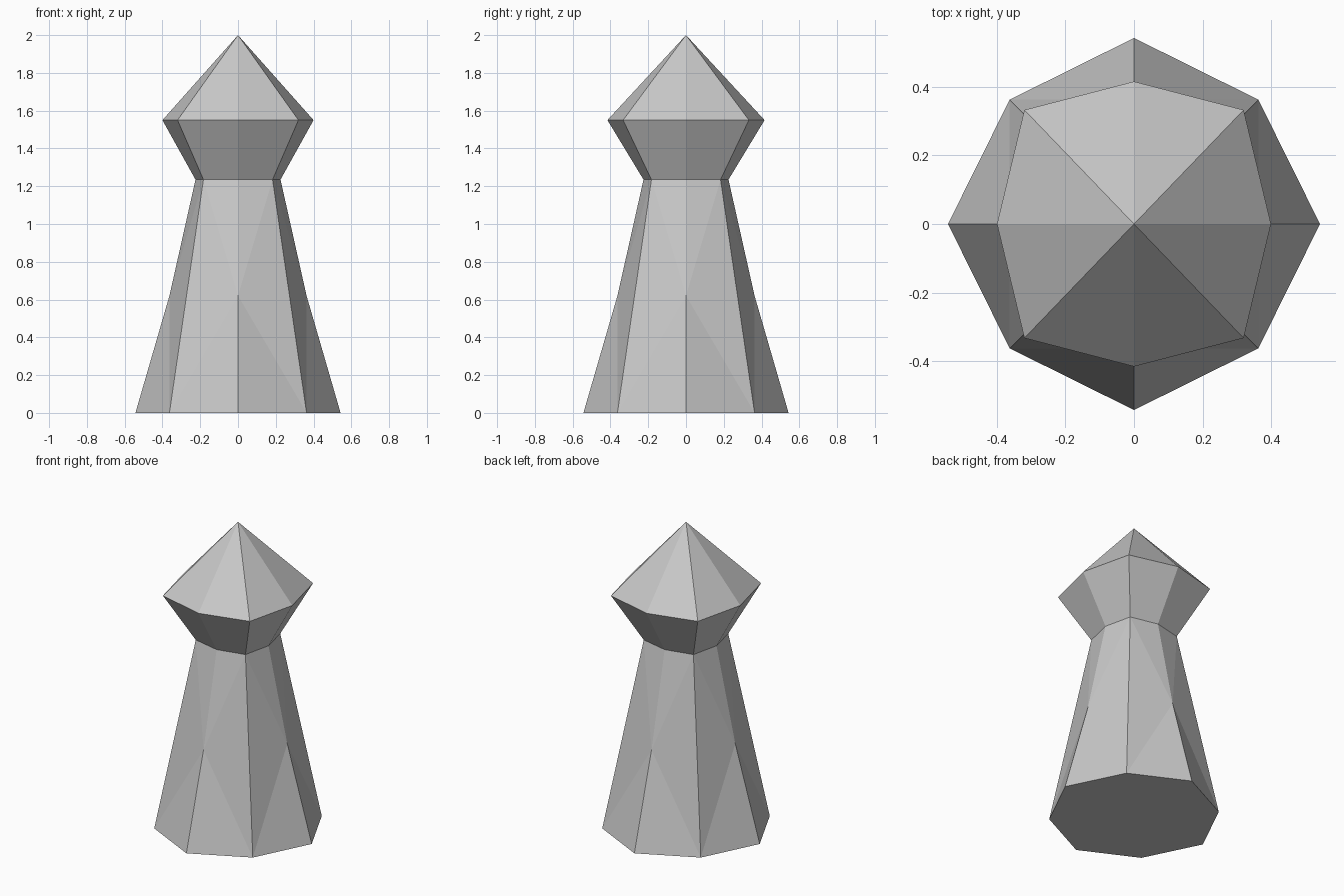
import bpy
import bmesh

if "Cube" in bpy.data.objects:
    bpy.data.objects.remove(bpy.data.objects["Cube"], do_unlink=True)

stone = bpy.data.materials.new("light grey stone")
stone.use_nodes = True
GREY = (0.58, 0.58, 0.58, 1)
stone.diffuse_color = GREY
stone.node_tree.nodes["Principled BSDF"].inputs["Base Color"].default_value = GREY

# The eight compass directions; even ones are sides, odd ones are corners
COMPASS = [(1, 0), (1, 1), (0, 1), (-1, 1), (-1, 0), (-1, -1), (0, -1), (1, -1)]


def ring(bm, side_x, side_y, corner_x, corner_y, z):
    """Eight vertices: separate reach for the sides and the corners."""
    verts = []
    for i, (dx, dy) in enumerate(COMPASS):
        rx, ry = (corner_x, corner_y) if i % 2 else (side_x, side_y)
        verts.append(bm.verts.new((dx * rx, dy * ry, z)))
    return verts


def finish(bm, name):
    bmesh.ops.recalc_face_normals(bm, faces=bm.faces)
    mesh = bpy.data.meshes.new(name)
    bm.to_mesh(mesh)
    bm.free()
    mesh.materials.append(stone)
    obj = bpy.data.objects.new(name, mesh)
    bpy.context.collection.objects.link(obj)


def base_ring(bm):
    return ring(bm, 0.543, 0.543, 0.363, 0.363, 0)


def neck_ring(bm):
    return ring(bm, 0.225, 0.225, 0.183, 0.183, 1.235)


def rim_ring(bm):
    return ring(bm, 0.4, 0.416, 0.32, 0.333, 1.55)


# Shaft: straight corner edges, sides creased inward at half height
bm = bmesh.new()
base, neck = base_ring(bm), neck_ring(bm)
for i in range(0, 8, 2):
    dx, dy = COMPASS[i]
    mid = bm.verts.new((dx * 0.363, dy * 0.363, 0.62))
    for j in (i - 1, (i + 1) % 8):
        bm.faces.new((base[i], base[j], mid))
        bm.faces.new((base[j], neck[j], mid))
        bm.faces.new((neck[j], neck[i], mid))
bm.faces.new(base)
bm.faces.new(neck)
finish(bm, "shaft")

# Head: flared collar under a pointed cap
bm = bmesh.new()
neck, rim = neck_ring(bm), rim_ring(bm)
tip = bm.verts.new((0, 0, 2))
for i in range(8):
    j = (i + 1) % 8
    bm.faces.new((neck[i], neck[j], rim[j], rim[i]))
    bm.faces.new((rim[i], rim[j], tip))
bm.faces.new(neck)
finish(bm, "head")
